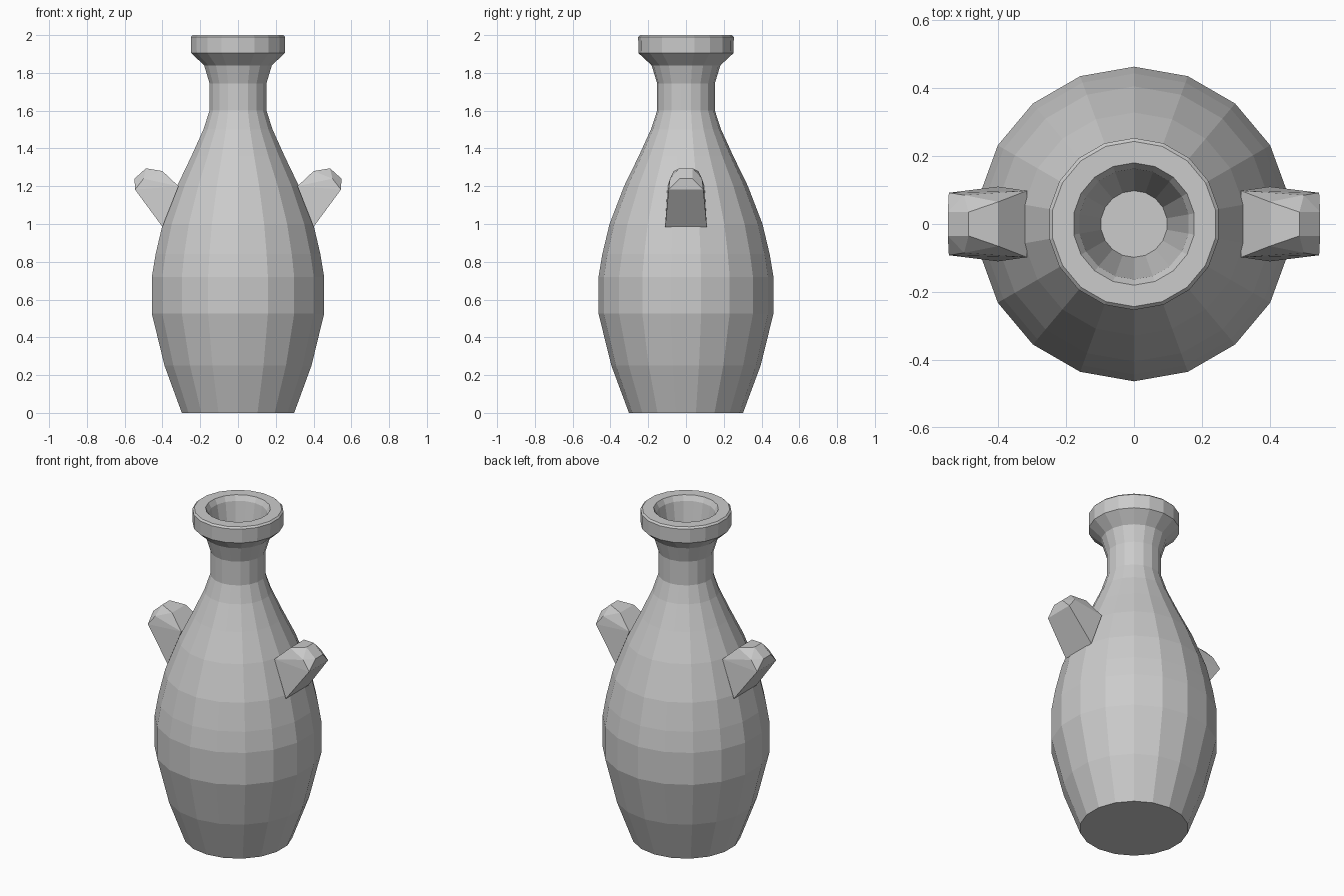
import bpy, bmesh, math

if "Cube" in bpy.data.objects:
    bpy.data.objects.remove(bpy.data.objects["Cube"])

SIDES = 18


def add_object(name, bm):
    bmesh.ops.recalc_face_normals(bm, faces=bm.faces)
    mesh = bpy.data.meshes.new(name)
    bm.to_mesh(mesh)
    bm.free()
    obj = bpy.data.objects.new(name, mesh)
    bpy.context.collection.objects.link(obj)
    return obj


def lathe(name, profile):
    """Revolve (radius, z) points and cap both ends."""
    bm = bmesh.new()
    rings = []
    for r, z in profile:
        angles = [math.pi / 2 + 2 * math.pi * i / SIDES for i in range(SIDES)]
        rings.append([bm.verts.new((r * math.cos(a), r * math.sin(a), z)) for a in angles])
    for low, high in zip(rings, rings[1:]):
        for i in range(SIDES):
            j = (i + 1) % SIDES
            bm.faces.new((low[i], low[j], high[j], high[i]))
    bm.faces.new(rings[0])
    bm.faces.new(rings[-1])
    return add_object(name, bm)


# Body, neck, lip and the recessed mouth in one profile
lathe("vase_body", [
    (0.302, 0), (0.395, 0.25), (0.463, 0.525), (0.463, 0.72), (0.443, 0.84),
    (0.405, 1.0), (0.328, 1.2), (0.25, 1.36), (0.186, 1.5), (0.153, 1.6), (0.153, 1.745),
    (0.182, 1.84), (0.252, 1.905), (0.253, 1.99), (0.243, 2.0),
    (0.18, 2.0), (0.163, 1.97), (0.098, 1.6)])

# Stubby lug handle, mirrored to the other side
half = [(0.40, 0.11, 0.985), (0.315, 0.098, 1.20), (0.40, 0.065, 1.28),
        (0.545, 0.092, 1.182), (0.50, 0.085, 1.24),
        (0.487, 0.035, 1.295), (0.548, 0.035, 1.24)]
bm = bmesh.new()
for x, y, z in half:
    for s in (1, -1):
        bm.verts.new((x, s * y, z))
bmesh.ops.convex_hull(bm, input=bm.verts)
lug = add_object("lug_handles", bm)
lug.modifiers.new("Mirror", 'MIRROR')
